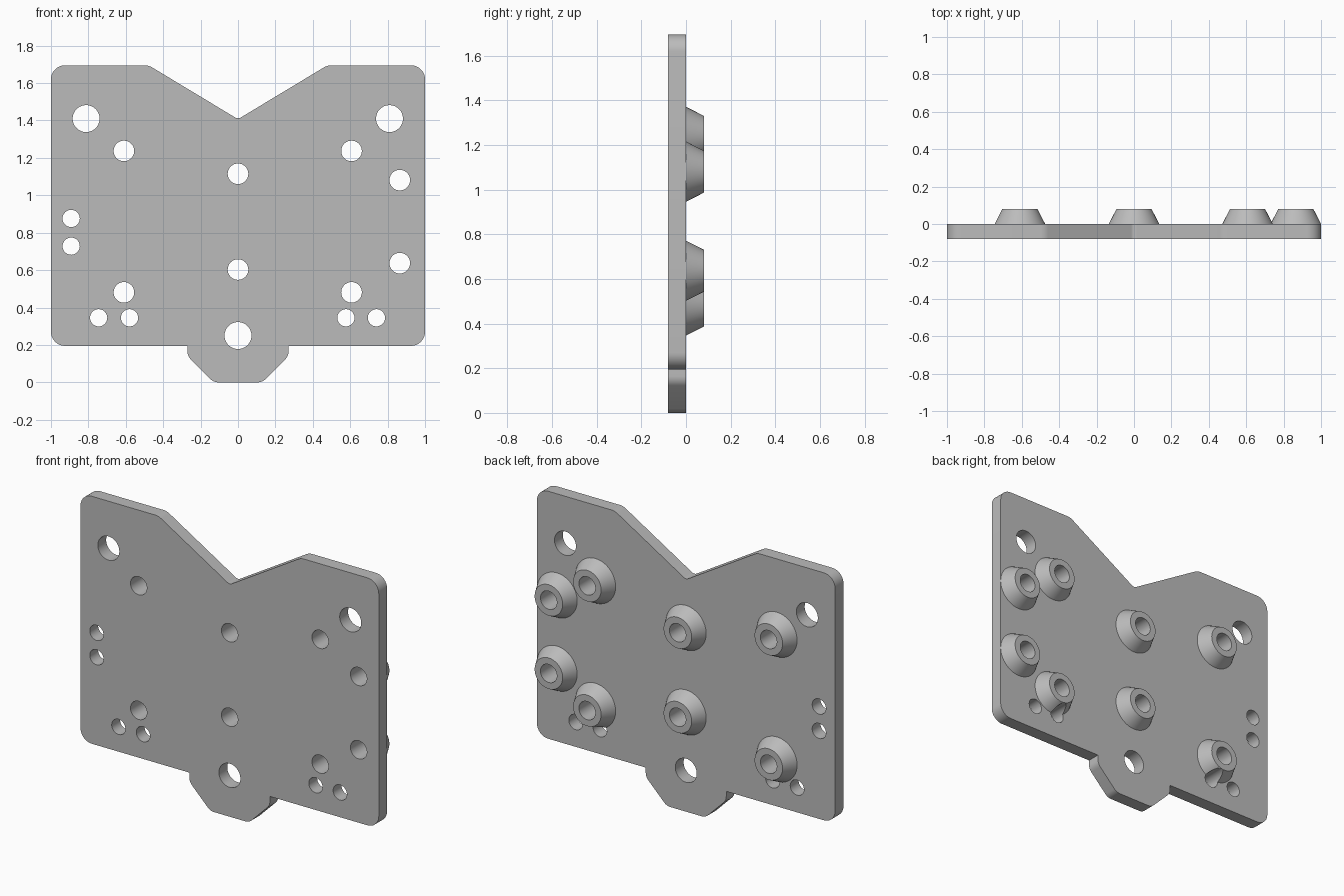
import bpy
import bmesh
from math import pi, tan
from mathutils import Matrix, Vector

default = bpy.data.objects.get("Cube")
if default:
    bpy.data.objects.remove(default)

THICK = 0.08
SEGMENTS = 64

grey = bpy.data.materials.new("plain grey")
grey.use_nodes = True
COLOUR = (0.5, 0.5, 0.5, 1)
grey.diffuse_color = COLOUR
grey.node_tree.nodes["Principled BSDF"].inputs["Base Color"].default_value = COLOUR


def make_object(name, bm):
    bmesh.ops.recalc_face_normals(bm, faces=bm.faces)
    mesh = bpy.data.meshes.new(name)
    bm.to_mesh(mesh)
    bm.free()
    mesh.materials.append(grey)
    obj = bpy.data.objects.new(name, mesh)
    bpy.context.collection.objects.link(obj)
    return obj


def add_cone(bm, x, z, y0, y1, r0, r1):
    """Closed cone frustum along y, from y0 to y1."""
    place = Matrix.Translation((x, (y0 + y1) / 2, z)) @ Matrix.Rotation(-pi / 2, 4, "X")
    bmesh.ops.create_cone(bm, cap_ends=True, segments=SEGMENTS, radius1=r0,
                          radius2=r1, depth=y1 - y0, matrix=place)


def fillet(corners, steps=8):
    """Round each (x, z, radius) corner of a closed outline."""
    points = []
    for i, (x, z, radius) in enumerate(corners):
        here = Vector((x, z))
        if not radius:
            points.append(here)
            continue
        before = (Vector(corners[i - 1][:2]) - here).normalized()
        after = (Vector(corners[(i + 1) % len(corners)][:2]) - here).normalized()
        half = before.angle(after) / 2
        reach = radius / tan(half)
        start, end = here + before * reach, here + after * reach
        centre = here + (before + after).normalized() * (reach ** 2 + radius ** 2) ** 0.5
        for k in range(steps + 1):
            ray = start.lerp(end, k / steps) - centre
            points.append(centre + ray.normalized() * radius)
    return points


# Mounting plate: half outline mirrored about the centre line, then extruded
half = [(0.13, 0, 0.06), (0.27, 0.14, 0.06), (0.27, 0.195, 0), (1, 0.195, 0.075),
        (1, 1.695, 0.075), (0.478, 1.695, 0.08)]
outline = half + [(0, 1.407, 0.03)] + [(-x, z, r) for x, z, r in reversed(half)]
bm = bmesh.new()
face = bm.faces.new([bm.verts.new((p.x, -THICK, p.y)) for p in fillet(outline)])
side = bmesh.ops.extrude_face_region(bm, geom=[face], use_keep_orig=True)
bmesh.ops.translate(bm, vec=(0, THICK, 0),
                    verts=[v for v in side["geom"] if isinstance(v, bmesh.types.BMVert)])
plate = make_object("mounting_plate", bm)

# Tapered standoffs on the back
bosses = [(-0.61, 1.237), (-0.61, 0.481), (0.607, 1.237), (0.607, 0.481),
          (0, 1.115), (0, 0.603), (0.865, 1.081), (0.865, 0.637)]
bm = bmesh.new()
for x, z in bosses:
    add_cone(bm, x, z, 0, THICK, 0.135, 0.094)
standoffs = make_object("standoffs", bm)

# Hole cutters, grouped by radius
holes = {
    0.055: bosses,
    0.072: [(-0.812, 1.41), (0.81, 1.41), (0, 0.25)],
    0.046: [(-0.745, 0.345), (-0.58, 0.345), (0.577, 0.345), (0.74, 0.345),
            (-0.892, 0.876), (-0.892, 0.728)],
}
bm = bmesh.new()
for radius, spots in holes.items():
    for x, z in spots:
        add_cone(bm, x, z, -0.2, 0.2, radius, radius)
cutter = make_object("hole_cutter", bm)
cutter.hide_render = True

# Drill both parts and shade them
for obj in (plate, standoffs):
    drill = obj.modifiers.new("drill", "BOOLEAN")
    drill.operation = "DIFFERENCE"
    drill.solver = "EXACT"
    drill.object = cutter
    bpy.ops.object.select_all(action="DESELECT")
    obj.select_set(True)
    bpy.context.view_layer.objects.active = obj
    bpy.ops.object.modifier_apply(modifier=drill.name)
    bpy.ops.object.shade_smooth_by_angle(angle=pi / 6)
bpy.data.objects.remove(cutter)
